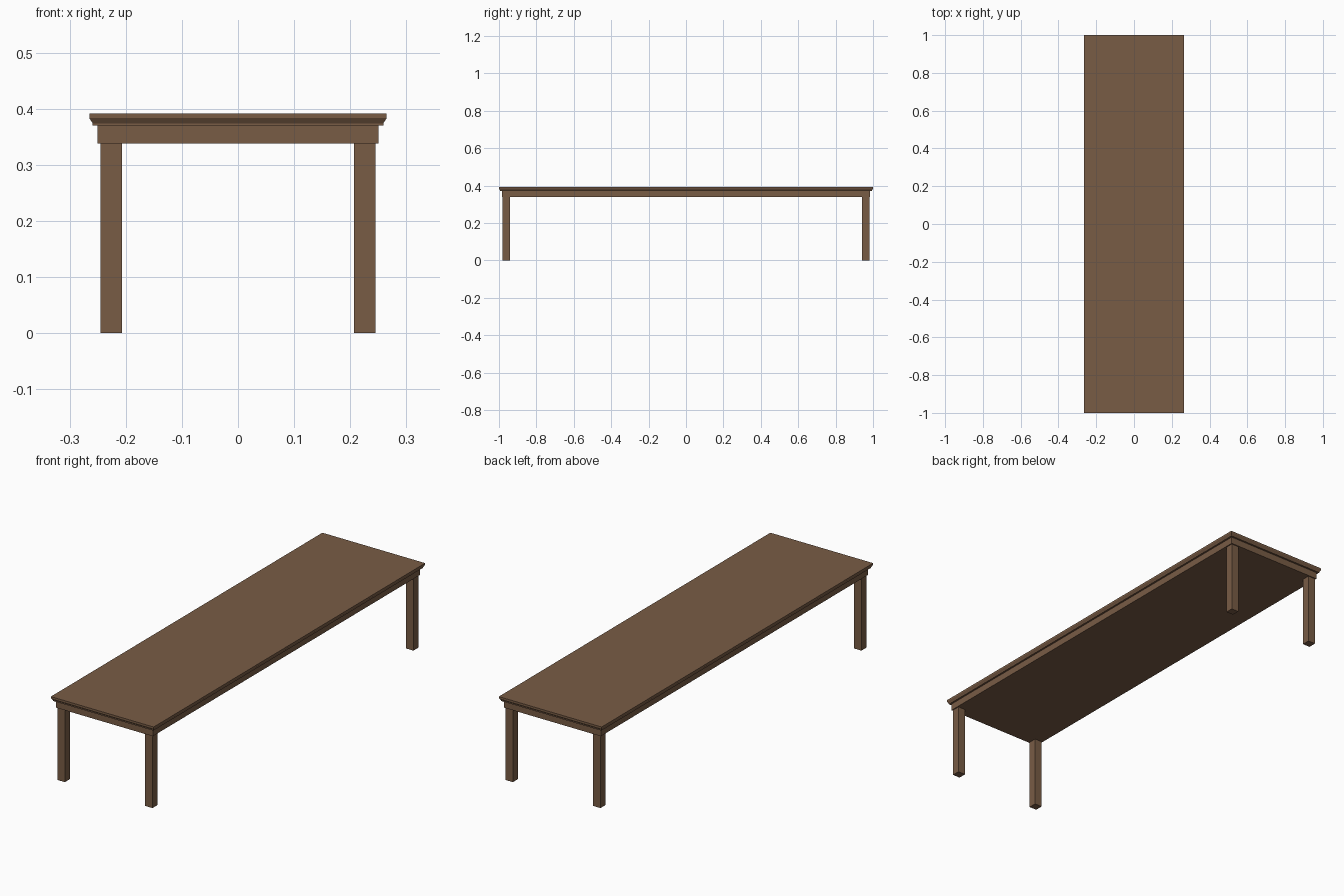
import bpy, bmesh

if "Cube" in bpy.data.objects:
    bpy.data.objects.remove(bpy.data.objects["Cube"])

wood = bpy.data.materials.new("brown wood")
wood.diffuse_color = (0.19, 0.107, 0.06, 1)
wood.use_nodes = True
wood.node_tree.nodes["Principled BSDF"].inputs["Base Color"].default_value = wood.diffuse_color


def stacked_rects(name, levels, center=(0, 0)):
    """Closed solid lofted through rectangles (half_x, half_y, z)."""
    bm = bmesh.new()
    cx, cy = center
    rings = [[bm.verts.new((cx + sx * hx, cy + sy * hy, z))
              for sx, sy in ((-1, -1), (1, -1), (1, 1), (-1, 1))]
             for hx, hy, z in levels]
    for a, b in zip(rings, rings[1:]):
        for i in range(4):
            j = (i + 1) % 4
            bm.faces.new((a[i], a[j], b[j], b[i]))
    bm.faces.new(rings[0][::-1])
    bm.faces.new(rings[-1])
    mesh = bpy.data.meshes.new(name)
    bm.to_mesh(mesh)
    bm.free()
    mesh.materials.append(wood)
    obj = bpy.data.objects.new(name, mesh)
    bpy.context.collection.objects.link(obj)
    return obj


# Table top: solid apron, small step, undercut moulding and flat edge
stacked_rects("table_top", [
    (0.250, 0.985, 0.338), (0.250, 0.985, 0.370),
    (0.259, 0.994, 0.370), (0.259, 0.994, 0.374),
    (0.265, 1.000, 0.383), (0.265, 1.000, 0.391)])

# Four square legs
for side, sx in (("left", -1), ("right", 1)):
    for end, sy in (("front", -1), ("back", 1)):
        stacked_rects(f"{end}_{side}_leg",
                      [(0.019, 0.019, 0), (0.019, 0.019, 0.338)],
                      (sx * 0.226, sy * 0.961))
